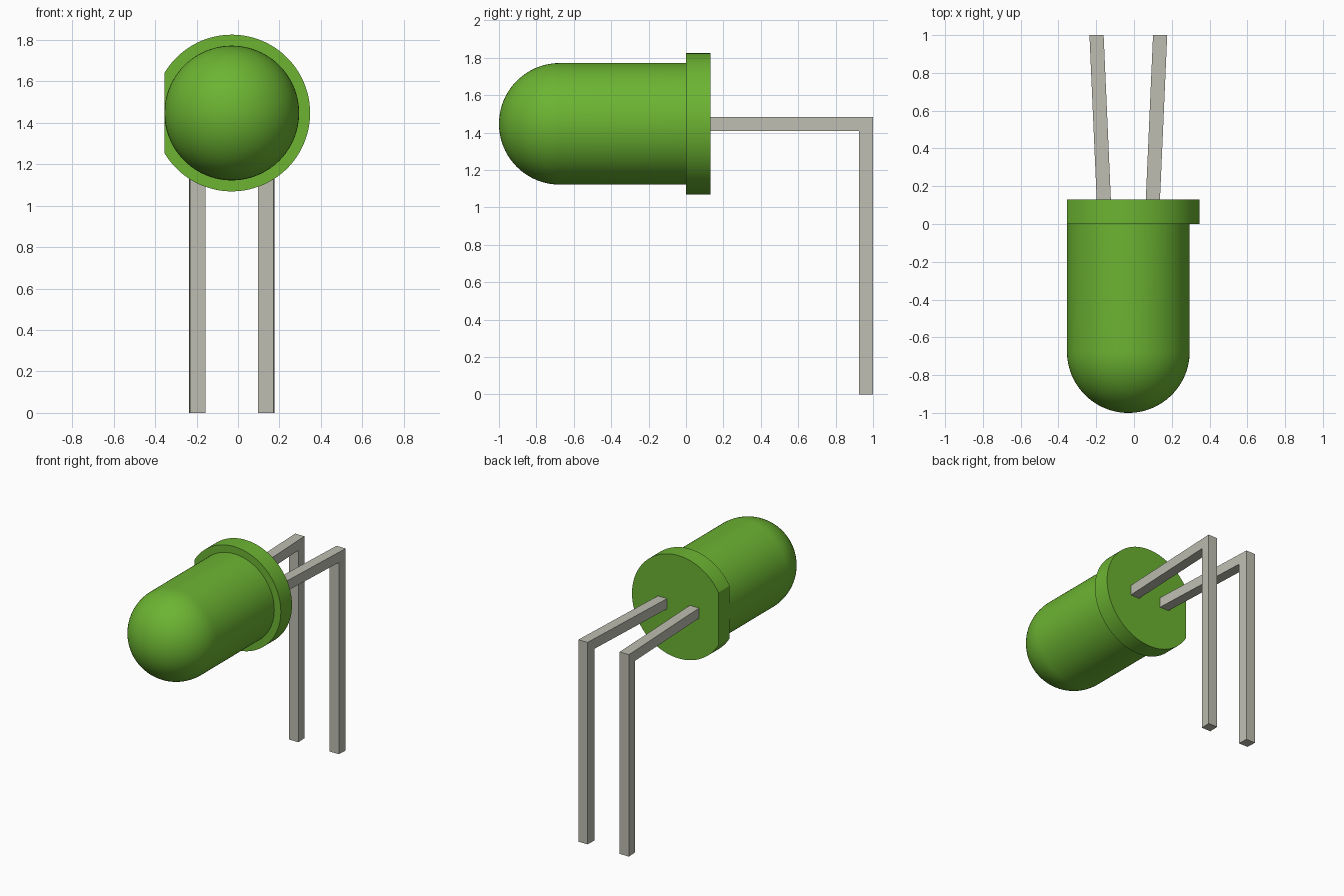
import bpy, bmesh, math

cube = bpy.data.objects.get("Cube")
if cube:
    bpy.data.objects.remove(cube, do_unlink=True)

CX, CZ = -0.03, 1.447          # optical axis
LENS_R, RIM_R = 0.325, 0.378
RIM_BACK = 0.13


def material(name, color):
    m = bpy.data.materials.new(name)
    m.use_nodes = True
    m.diffuse_color = color
    m.node_tree.nodes["Principled BSDF"].inputs["Base Color"].default_value = color
    return m


def finish(name, bm, mat, smooth=False):
    bmesh.ops.recalc_face_normals(bm, faces=bm.faces)
    mesh = bpy.data.meshes.new(name)
    bm.to_mesh(mesh)
    bm.free()
    mesh.materials.append(mat)
    ob = bpy.data.objects.new(name, mesh)
    bpy.context.collection.objects.link(ob)
    if smooth:
        bpy.ops.object.select_all(action="DESELECT")
        ob.select_set(True)
        bpy.context.view_layer.objects.active = ob
        bpy.ops.object.shade_smooth_by_angle(angle=math.radians(30))
    return ob


def prism(name, points, offset, mat, smooth=False):
    """Extrude a closed outline along an offset vector."""
    bm = bmesh.new()
    face = bm.faces.new([bm.verts.new(p) for p in points])
    top = bmesh.ops.extrude_face_region(bm, geom=[face])["geom"]
    bmesh.ops.translate(bm, vec=offset,
                        verts=[v for v in top if isinstance(v, bmesh.types.BMVert)])
    return finish(name, bm, mat, smooth)


green = material("green plastic", (0.15, 0.456, 0.032, 1))
metal = material("grey metal", (0.51, 0.51, 0.44, 1))

# Lens: straight barrel with a hemispherical front, spun round its axis
bm = bmesh.new()
profile = [(LENS_R, 0.0)]
for i in range(25):
    a = math.pi / 2 * i / 24
    profile.append((LENS_R * math.cos(a), LENS_R - 1 - LENS_R * math.sin(a)))
verts = [bm.verts.new((CX + r, y, CZ)) for r, y in profile]
edges = [bm.edges.new(pair) for pair in zip(verts, verts[1:])]
bmesh.ops.spin(bm, geom=verts + edges, cent=(CX, 0, CZ), axis=(0, 1, 0),
               angle=2 * math.pi, steps=96)
bmesh.ops.remove_doubles(bm, verts=bm.verts, dist=0.0005)
finish("lens", bm, green, smooth=True)

# Rim: disc with one flat side, level with the side of the lens
flat = math.acos(LENS_R / RIM_R)
sweep = 2 * (math.pi - flat)
outline = []
for i in range(91):
    a = -sweep / 2 + sweep * i / 90
    outline.append((CX + RIM_R * math.cos(a), 0, CZ + RIM_R * math.sin(a)))
prism("rim", outline, (0, RIM_BACK, 0), green, smooth=True)

# Legs: square wire bent down at the back, splaying slightly apart
WIRE, LEG_TOP = 0.075, 1.484
bend = [(RIM_BACK - 0.01, LEG_TOP), (1, LEG_TOP), (1, 0),
        (1 - WIRE, 0), (1 - WIRE, LEG_TOP - WIRE), (RIM_BACK - 0.01, LEG_TOP - WIRE)]
for name, side in (("right_leg", -1), ("left_leg", 1)):
    path = [(CX + side * (0.13 + 0.044 * (y - RIM_BACK)) - WIRE / 2, y, z)
            for y, z in bend]
    prism(name, path, (WIRE, 0, 0), metal)
